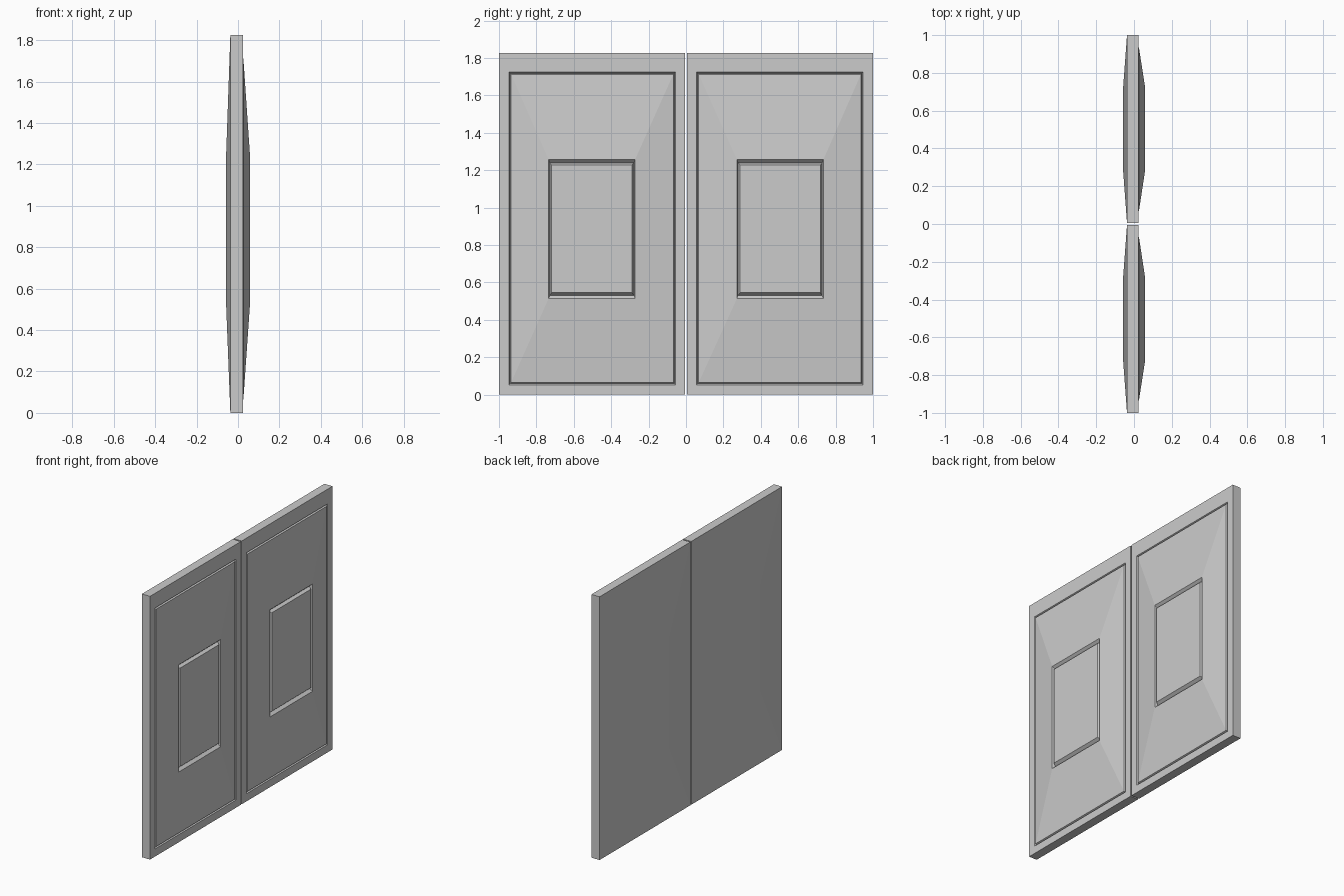
import bpy, bmesh

if "Cube" in bpy.data.objects:
    bpy.data.objects.remove(bpy.data.objects["Cube"])

# Concentric rectangles, from back centre round to front centre:
# (x depth, inner y, outer y, bottom z, top z)
RINGS = [
    (-0.057, 0.275, 0.730, 0.515, 1.255),   # raised field on the back
    (-0.037, 0.005, 1.000, 0.000, 1.826),   # back outer edge
    (0.025, 0.005, 1.000, 0.000, 1.826),    # front outer edge
    (0.025, 0.056, 0.947, 0.053, 1.724),    # outer groove, frame lip
    (0.013, 0.062, 0.941, 0.059, 1.718),    # outer groove, bottom
    (0.026, 0.068, 0.935, 0.065, 1.712),    # start of sloping field
    (0.057, 0.272, 0.735, 0.513, 1.257),    # inner groove, outer lip
    (0.037, 0.278, 0.728, 0.530, 1.239),    # inner groove, bottom
    (0.057, 0.289, 0.718, 0.545, 1.228),    # raised centre panel
]


def door(name, side):
    bm = bmesh.new()
    loops = [[bm.verts.new((x, side * y, z)) for y, z in
              ((y0, z0), (y1, z0), (y1, z1), (y0, z1))]
             for x, y0, y1, z0, z1 in RINGS]
    for a, b in zip(loops, loops[1:]):
        for i in range(4):
            j = (i + 1) % 4
            bm.faces.new((a[i], a[j], b[j], b[i]))
    bm.faces.new(loops[0])
    bm.faces.new(loops[-1])
    bmesh.ops.recalc_face_normals(bm, faces=bm.faces)
    mesh = bpy.data.meshes.new(name)
    bm.to_mesh(mesh)
    bm.free()
    bpy.context.collection.objects.link(bpy.data.objects.new(name, mesh))


# Pair of mirrored panelled doors
door("left_door", -1)
door("right_door", 1)
